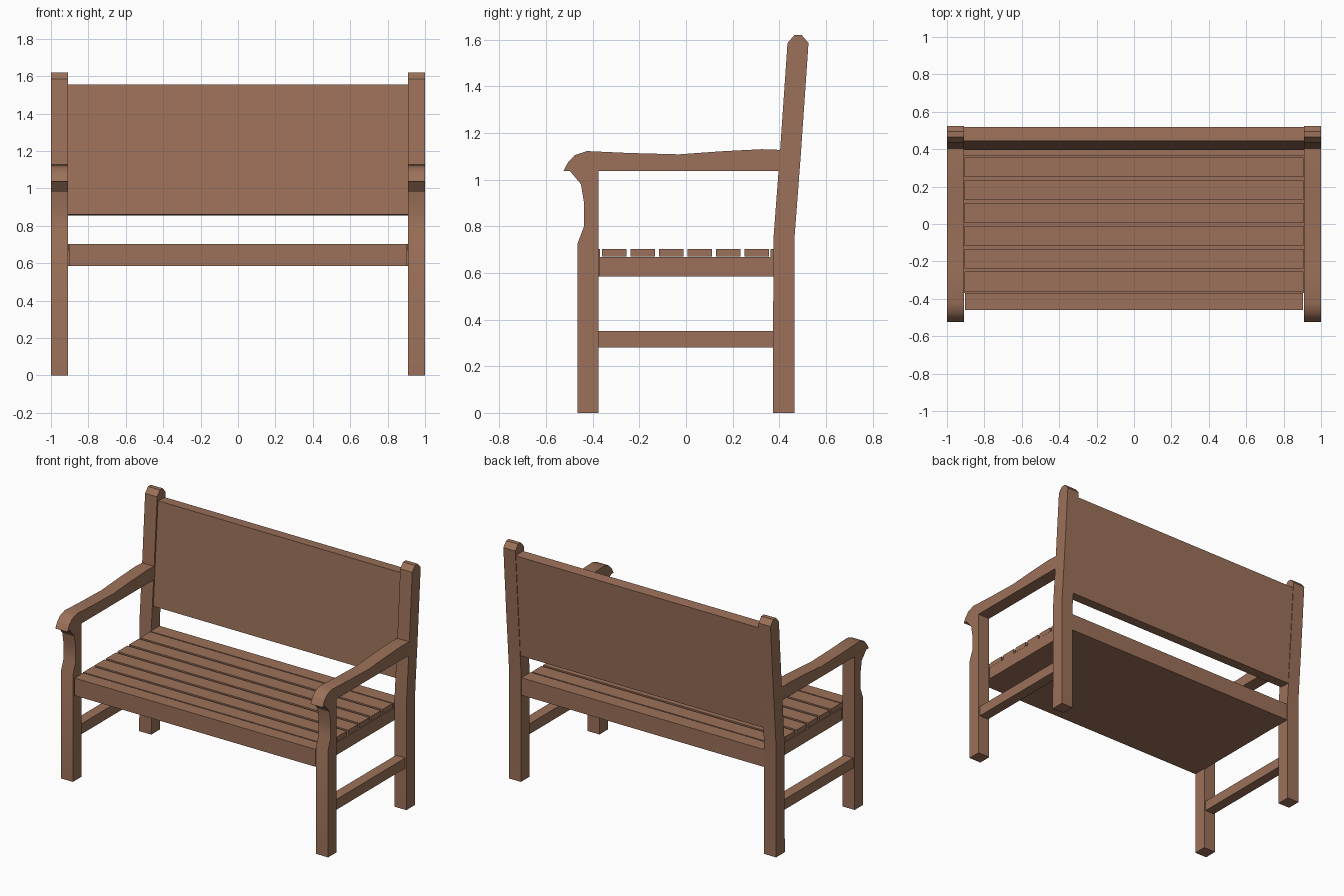
import bpy
import bmesh
from math import radians

cube = bpy.data.objects.get("Cube")
if cube:
    bpy.data.objects.remove(cube)

wood = bpy.data.materials.new("brown_wood")
wood.use_nodes = True
colour = (0.33, 0.165, 0.10, 1)
wood.diffuse_color = colour
wood.node_tree.nodes["Principled BSDF"].inputs["Base Color"].default_value = colour


def extrude_profile(name, profile, x0, x1):
    """Extrude a side outline of (y, z) points from x0 to x1."""
    bm = bmesh.new()
    face = bm.faces.new([bm.verts.new((x0, y, z)) for y, z in profile])
    grown = bmesh.ops.extrude_face_region(bm, geom=[face])
    moved = [v for v in grown["geom"] if isinstance(v, bmesh.types.BMVert)]
    bmesh.ops.translate(bm, verts=moved, vec=(x1 - x0, 0, 0))
    bmesh.ops.recalc_face_normals(bm, faces=bm.faces)
    mesh = bpy.data.meshes.new(name)
    bm.to_mesh(mesh)
    bm.free()
    mesh.materials.append(wood)
    obj = bpy.data.objects.new(name, mesh)
    bpy.context.collection.objects.link(obj)
    bpy.ops.object.select_all(action="DESELECT")
    obj.select_set(True)
    bpy.context.view_layer.objects.active = obj
    bpy.ops.object.shade_smooth_by_angle(angle=radians(30))
    return obj


def box(name, x0, x1, y0, y1, z0, z1):
    return extrude_profile(name, [(y0, z0), (y1, z0), (y1, z1), (y0, z1)], x0, x1)


INNER, OUTER = 0.91, 1.0
ARM_Z = 1.037

# Side outlines
back_post = [(0.372, 0), (0.465, 0), (0.465, 0.75), (0.493, 1.12), (0.525, 1.585),
             (0.495, 1.62), (0.465, 1.62), (0.435, 1.585), (0.403, 1.12), (0.375, 0.75)]
front_post = [(-0.465, 0), (-0.375, 0), (-0.375, ARM_Z), (-0.498, ARM_Z), (-0.45, 0.98),
              (-0.437, 0.9), (-0.437, 0.8), (-0.465, 0.725)]
armrest = [(-0.525, ARM_Z), (0.41, ARM_Z), (0.41, 1.127), (0.325, 1.13), (0.15, 1.121),
           (-0.03, 1.108), (-0.25, 1.114), (-0.425, 1.122), (-0.476, 1.105), (-0.506, 1.073)]

# Legs, arms and stretchers on both sides
for side, s in (("left", 1), ("right", -1)):
    extrude_profile(f"back_post_{side}", back_post, s * INNER, s * OUTER)
    extrude_profile(f"front_post_{side}", front_post, s * INNER, s * OUTER)
    extrude_profile(f"armrest_{side}", armrest, s * INNER, s * OUTER)
    box(f"stretcher_{side}", s * 0.92, s * 0.99, -0.38, 0.38, 0.28, 0.35)

# Seat frame
box("seat_base", -INNER, INNER, -0.37, 0.372, 0.585, 0.668)
box("front_rail", -0.903, 0.903, -0.46, -0.368, 0.585, 0.703)
box("back_rail", -INNER, INNER, 0.363, 0.46, 0.585, 0.703)

# Seat slats
for i in range(6):
    y = -0.36 + i * 0.122
    box(f"seat_slat_{i + 1}", -0.907, 0.907, y, y + 0.105, 0.671, 0.703)

# Leaning back panel
extrude_profile("back_panel", [(0.395, 0.86), (0.47, 0.855), (0.519, 1.55), (0.444, 1.555)],
                -INNER, INNER)
